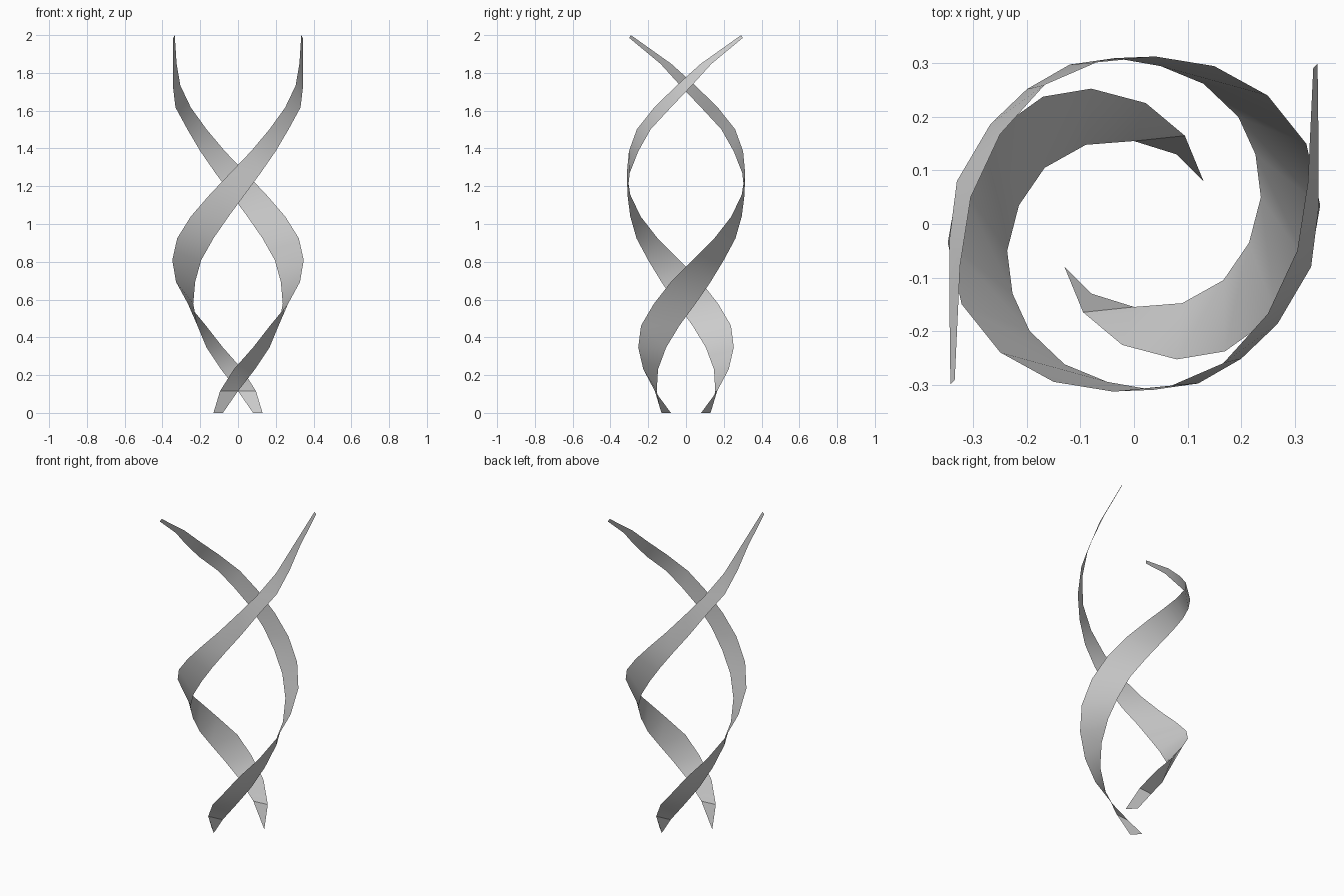
import bpy, bmesh
from math import pi
from mathutils import Matrix, Vector

if "Cube" in bpy.data.objects:
    bpy.data.objects.remove(bpy.data.objects["Cube"])

# Plan positions of the ribbon's two edges, one pair per evenly spaced level
UPPER = [(.13, .08), (.095, .165), (.022, .226), (-.08, .253), (-.17, .238), (-.265, .17),
         (-.328, .08), (-.348, -.035), (-.322, -.15), (-.25, -.24), (-.15, -.295), (-.04, -.313),
         (.07, -.302), (.167, -.26), (.25, -.168), (.305, -.05), (.325, .078), (.335, .292)]
LOWER = [(.08, .13), (0, .155), (-.09, .148), (-.167, .105), (-.215, .035), (-.237, -.05),
         (-.227, -.13), (-.195, -.2), (-.13, -.262), (-.05, -.295), (.035, -.31), (.12, -.298),
         (.2, -.252), (.268, -.187), (.331, -.08), (.345, .03), (.345, .135), (.343, .3)]
STEP = .1155


def edge_points(plan, top):
    last = len(plan) - 1
    return [Vector((x, y, top if i == last else i * STEP)) for i, (x, y) in enumerate(plan)]


def ribbon(name, turn):
    bm = bmesh.new()
    rot = Matrix.Rotation(turn, 3, 'Z')
    up = [bm.verts.new(rot @ p) for p in edge_points(UPPER, 2.0)]
    low = [bm.verts.new(rot @ p) for p in edge_points(LOWER, 1.985)]
    for i in range(len(up) - 1):
        bm.faces.new((low[i], low[i + 1], up[i + 1], up[i]))
    mesh = bpy.data.meshes.new(name)
    bm.to_mesh(mesh)
    bm.free()
    obj = bpy.data.objects.new(name, mesh)
    bpy.context.collection.objects.link(obj)
    bpy.ops.object.select_all(action='DESELECT')
    obj.select_set(True)
    bpy.context.view_layer.objects.active = obj
    bpy.ops.object.shade_smooth_by_angle()


# Two tapering ribbons twisted around the same axis
ribbon("first_ribbon", 0)
ribbon("second_ribbon", pi)
